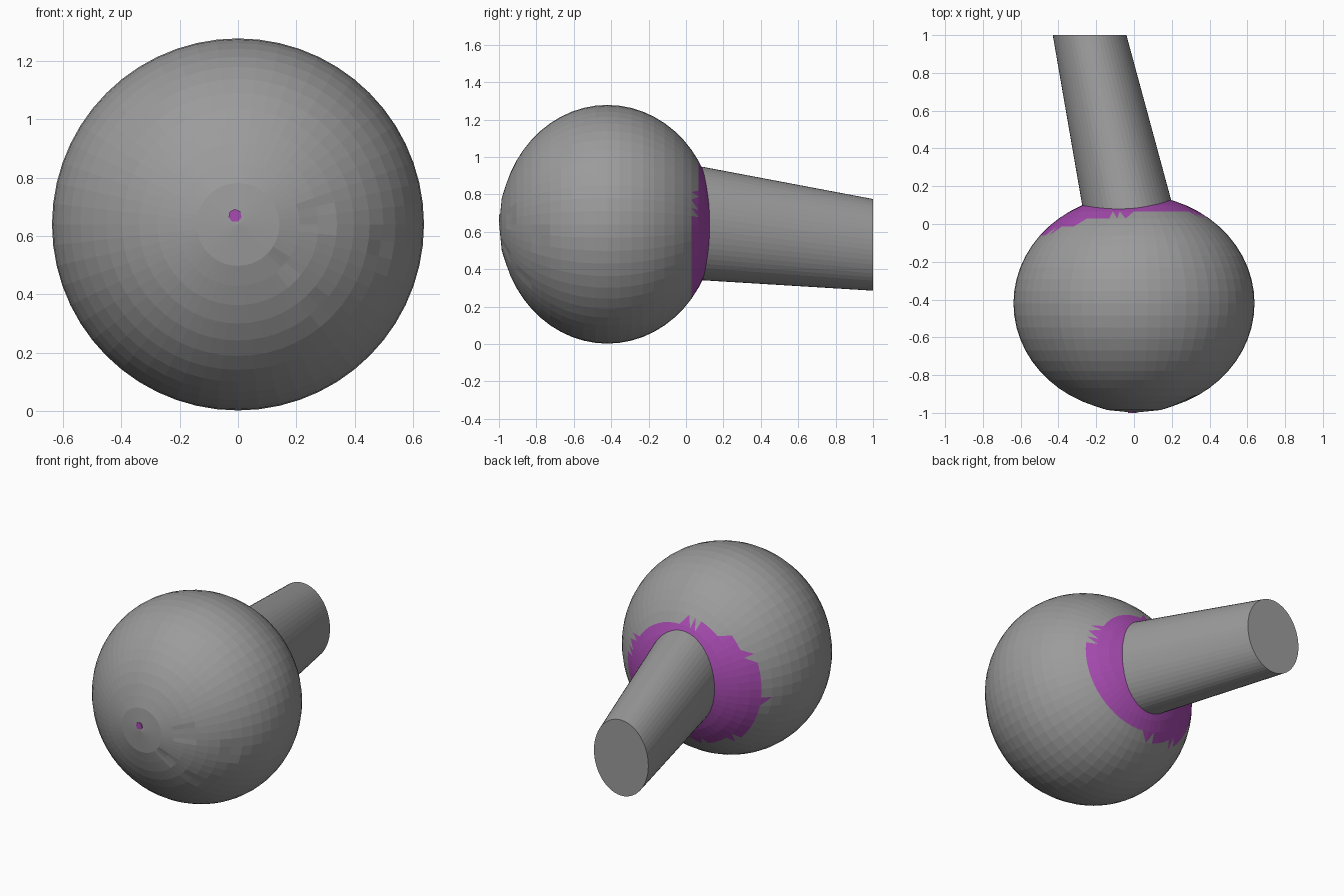
import bpy
import bmesh
import math
from mathutils import Vector, Matrix

cube = bpy.data.objects.get("Cube")
if cube:
    bpy.data.objects.remove(cube, do_unlink=True)


def make_material(name, colour):
    mat = bpy.data.materials.new(name)
    mat.use_nodes = True
    mat.diffuse_color = colour
    mat.node_tree.nodes["Principled BSDF"].inputs["Base Color"].default_value = colour
    return mat


grey = make_material("grey", (0.33, 0.33, 0.33, 1))
purple = make_material("purple", (0.39, 0.07, 0.44, 1))


def finish(bm, name, *materials):
    bmesh.ops.recalc_face_normals(bm, faces=bm.faces)
    mesh = bpy.data.meshes.new(name)
    bm.to_mesh(mesh)
    bm.free()
    for mat in materials:
        mesh.materials.append(mat)
    obj = bpy.data.objects.new(name, mesh)
    bpy.context.collection.objects.link(obj)
    return obj


CENTRE = Vector((0, -0.42, 0.64))
POLE_TO_Y = Matrix.Rotation(math.pi / 2, 4, "X")

# Ball: slightly flattened sphere with its poles at front and back
bm = bmesh.new()
bmesh.ops.create_uvsphere(bm, u_segments=56, v_segments=28, radius=1)
bmesh.ops.transform(bm, verts=bm.verts,
                    matrix=Matrix.Diagonal((0.638, 0.575, 0.638, 1)) @ POLE_TO_Y)

# Flat front disc and a few shallow dents
dents = [(0.28, 0.03), (0.17, -0.15), (0.49, -0.08), (0.27, -0.26)]
for v in bm.verts:
    if v.co.y < 0:
        if math.hypot(v.co.x, v.co.z) < 0.15:
            v.co.y = -0.564 - 0.1 * (0.15 - math.hypot(v.co.x, v.co.z))
        if any(math.hypot(v.co.x - x, v.co.z - z) < 0.035 for x, z in dents):
            v.co *= 0.99

# Coloured collar at the back, bounded by a tilted, bent limit
back = [f for f in bm.faces if f.calc_center_median().y > 0.25]
bmesh.ops.triangulate(bm, faces=back)
for f in bm.faces:
    c = f.calc_center_median()
    limit = 0.41 + 0.13 * c.x + 0.068 * c.z + 0.33 * c.z ** 2
    f.material_index = int(c.y > limit)
bmesh.ops.translate(bm, verts=bm.verts, vec=CENTRE)
finish(bm, "ball", grey, purple)

# Stalk: tapering oval tube leaning to one side
bm = bmesh.new()
rings = []
for x, y, z, rx, rz in [(-0.013, 0.0, 0.655, 0.244, 0.309),
                        (-0.235, 1.0, 0.53, 0.195, 0.245)]:
    ring = []
    for i in range(56):
        a = math.tau * i / 56
        ring.append(bm.verts.new((x + rx * math.cos(a), y, z + rz * math.sin(a))))
    bm.faces.new(ring)
    rings.append(ring)
for i in range(56):
    j = (i + 1) % 56
    bm.faces.new((rings[0][i], rings[0][j], rings[1][j], rings[1][i]))
finish(bm, "stalk", grey)

# Tiny front spot
bm = bmesh.new()
bmesh.ops.create_cone(bm, cap_ends=True, segments=7, radius1=0.023, radius2=0.023,
                      depth=0.009)
bmesh.ops.transform(bm, verts=bm.verts,
                    matrix=Matrix.Translation((-0.01, -0.9955, 0.67)) @ POLE_TO_Y)
finish(bm, "front_spot", purple)
